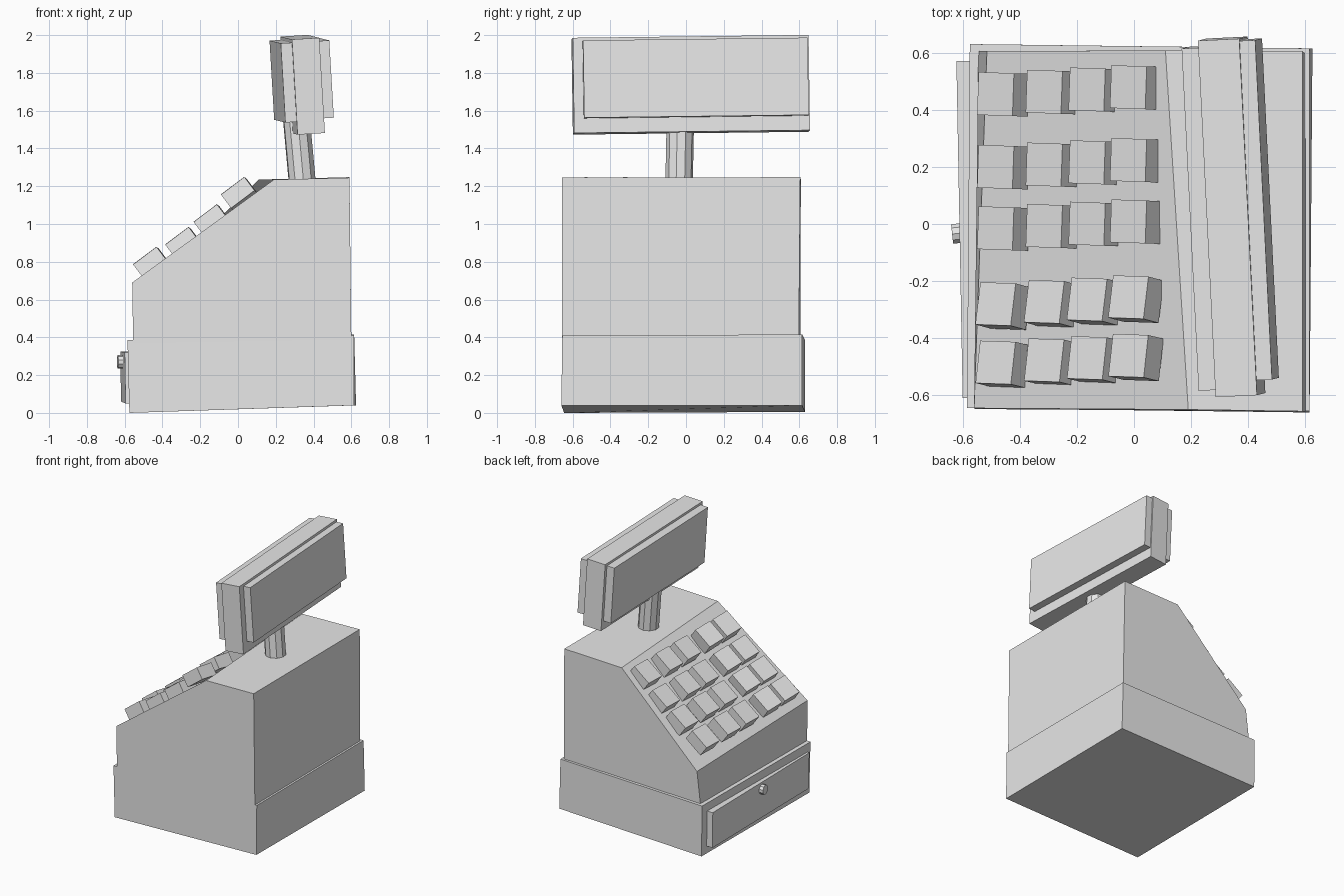
import bpy
import bmesh
from math import radians
from mathutils import Euler, Matrix, Vector

cube = bpy.data.objects.get("Cube")
if cube:
    bpy.data.objects.remove(cube, do_unlink=True)

GREY = (0.8, 0.8, 0.8, 1)
grey = bpy.data.materials.new("plain grey")
grey.use_nodes = True
grey.diffuse_color = GREY
grey.node_tree.nodes["Principled BSDF"].inputs["Base Color"].default_value = GREY


def finish(name, bm):
    bmesh.ops.recalc_face_normals(bm, faces=bm.faces)
    mesh = bpy.data.meshes.new(name)
    bm.to_mesh(mesh)
    bm.free()
    mesh.materials.append(grey)
    obj = bpy.data.objects.new(name, mesh)
    bpy.context.collection.objects.link(obj)
    return obj


def loft(name, near, far):
    """Solid between two matching outlines."""
    bm = bmesh.new()
    a = [bm.verts.new(p) for p in near]
    b = [bm.verts.new(p) for p in far]
    bm.faces.new(a)
    bm.faces.new(b[::-1])
    for i in range(len(a)):
        j = (i + 1) % len(a)
        bm.faces.new((a[i], a[j], b[j], b[i]))
    return finish(name, bm)


def box(name, size, matrix):
    bm = bmesh.new()
    bmesh.ops.create_cube(bm, size=1, matrix=matrix @ Matrix.Diagonal((*size, 1)))
    return finish(name, bm)


def rod(name, start, end, radius, sides):
    start, end = Vector(start), Vector(end)
    axis = end - start
    turn = axis.to_track_quat('Z', 'Y').to_matrix().to_4x4()
    bm = bmesh.new()
    bmesh.ops.create_cone(bm, cap_ends=True, segments=sides, radius1=radius,
                          radius2=radius, depth=axis.length,
                          matrix=Matrix.Translation((start + end) / 2) @ turn)
    return finish(name, bm)


def frame(place, angles):
    turn = Euler([radians(a) for a in angles]).to_matrix().to_4x4()
    return Matrix.Translation(place) @ turn


# Drawer base, slightly crooked
loft("drawer_base",
     [(-.575, -.645, 0), (.615, -.66, .04), (.615, -.655, .41), (-.585, -.645, .385)],
     [(-.57, .63, .005), (.625, .615, .04), (.615, .615, .415), (-.575, .63, .385)])

# Drawer front and its knob
loft("drawer_front",
     [(-.56, -.61, .05), (-.595, -.61, .05), (-.6, -.61, .32), (-.56, -.61, .32)],
     [(-.56, .57, .06), (-.62, .57, .06), (-.622, .57, .325), (-.56, .57, .325)])
rod("drawer_knob", (-.59, -.03, .27), (-.637, -.035, .27), .036, 10)

# Main housing with the sloped key bed
loft("housing",
     [(-.555, -.648, .37), (.6, -.656, .39), (.59, -.656, 1.245),
      (.19, -.65, 1.235), (-.56, -.645, .69)],
     [(-.545, .605, .37), (.6, .597, .39), (.59, .605, 1.248),
      (.11, .608, 1.235), (-.515, .605, .62)])

# Keys: four steps up the slope, five across
key_size = Vector((.155, .15, .09))
columns = [(-.485, .825), (-.315, .93), (-.165, 1.05), (-.02, 1.195)]
rows = [(.455, 0), (.2, 0), (-.015, 0), (-.28, -8), (-.485, -7)]
for c, (x, z) in enumerate(columns):
    for r, (y, roll) in enumerate(rows):
        tilt = frame((x, y + .008 * c, z), (roll, -37, -2))
        drop = Matrix.Translation((0, 0, -key_size.z / 2))
        box(f"key_{c + 1}_{r + 1}", key_size, tilt @ drop)

# Display on a leaning pole
rod("display_pole", (.342, -.037, 1.2), (.31, -.03, 1.55), .073, 10)
head = frame((.342, .025, 1.737), (.7, -3.4, 2.8))
box("display_body", (.145, 1.25, .505), head)
box("display_panel_back", (.056, 1.19, .41), head @ Matrix.Translation((.099, .022, .03)))
box("display_panel_front", (.06, 1.2, .42), head @ Matrix.Translation((-.102, 0, .025)))
